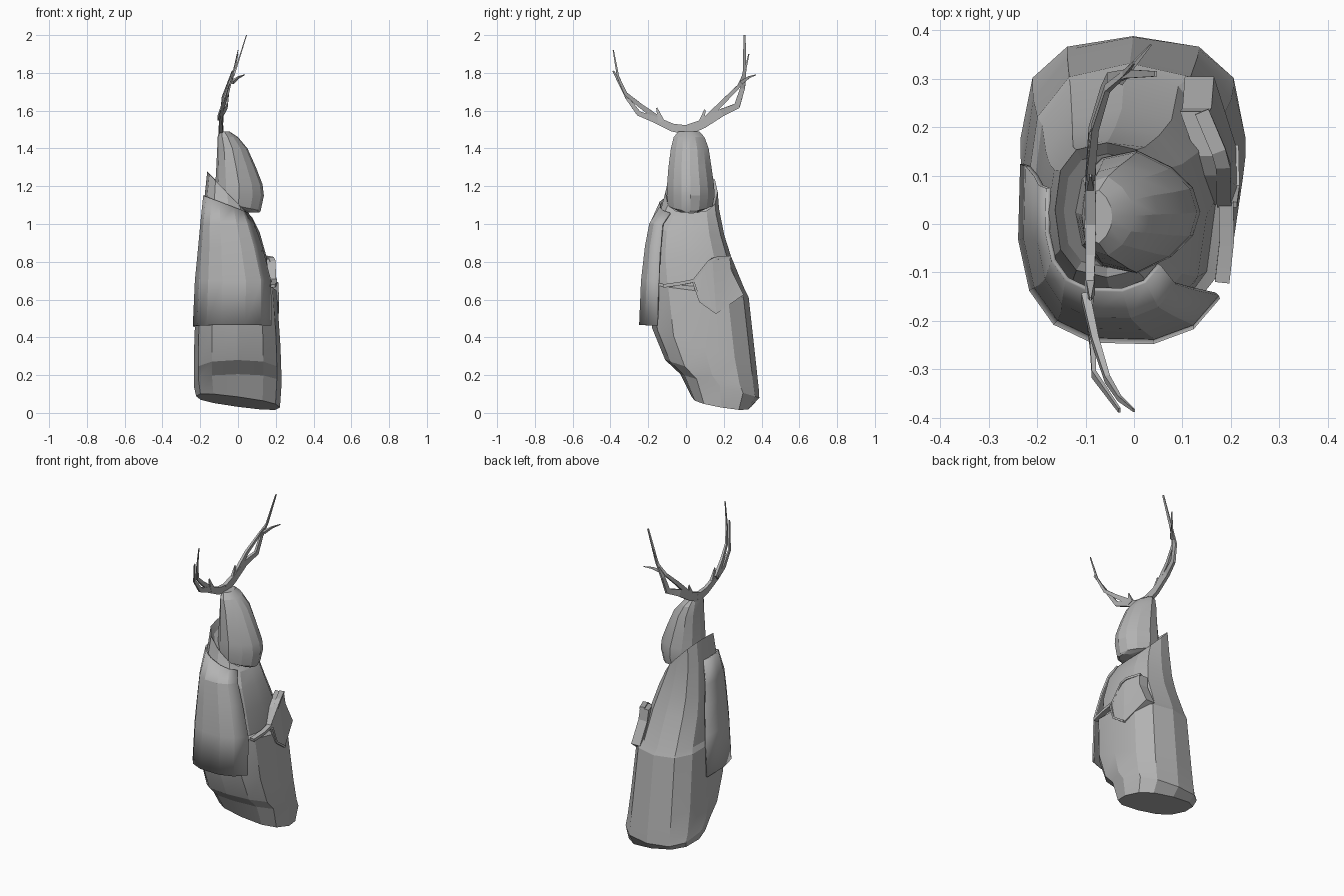
import bpy, bmesh, math
from mathutils import Vector

cube = bpy.data.objects.get("Cube")
if cube:
    bpy.data.objects.remove(cube, do_unlink=True)

grey = bpy.data.materials.new("plain_grey")
grey.use_nodes = True
grey.diffuse_color = (0.45, 0.45, 0.45, 1)
grey.node_tree.nodes["Principled BSDF"].inputs["Base Color"].default_value = (0.45, 0.45, 0.45, 1)


def finish(name, bm, angle=18, thickness=0):
    bmesh.ops.recalc_face_normals(bm, faces=bm.faces)
    mesh = bpy.data.meshes.new(name)
    bm.to_mesh(mesh)
    bm.free()
    mesh.materials.append(grey)
    obj = bpy.data.objects.new(name, mesh)
    bpy.context.collection.objects.link(obj)
    if thickness:
        mod = obj.modifiers.new("thickness", 'SOLIDIFY')
        mod.thickness = thickness
        mod.offset = 0
    bpy.ops.object.select_all(action='DESELECT')
    obj.select_set(True)
    bpy.context.view_layer.objects.active = obj
    bpy.ops.object.shade_smooth_by_angle(angle=math.radians(angle))


def skin(bm, rows, closed):
    for a, b in zip(rows, rows[1:]):
        n = len(a)
        for i in range(n if closed else n - 1):
            j = (i + 1) % n
            bm.faces.new((a[i], a[j], b[j], b[i]))


def bend(v, power):
    return math.copysign(abs(v) ** (2 / power), v)


def loft(name, rings, start=0, end=360, steps=12, power=2.6, taper=0, thickness=0):
    """Rings are (x0, x1, y0, y1, z at y0, z at y1, rise along x); a partial arc makes an open shell."""
    bm = bmesh.new()
    closed = end - start == 360
    rows = []
    for x0, x1, y0, y1, z0, z1, rise in rings:
        row = []
        for i in range(steps if closed else steps + 1):
            a = math.radians(start + (end - start) * i / steps)
            c, s = bend(math.cos(a), power), bend(math.sin(a), power)
            row.append(bm.verts.new(((x0 + x1) / 2 + c * (x1 - x0) / 2,
                                     (y0 + y1) / 2 + s * (1 - taper * max(c, 0)) * (y1 - y0) / 2,
                                     z0 + (z1 - z0) * (s + 1) / 2 + rise * c)))
        rows.append(row)
    skin(bm, rows, closed)
    if closed:
        bm.faces.new(rows[0])
        bm.faces.new(rows[-1])
    finish(name, bm, thickness=thickness)


def limb(name, points, wide, thin, tip=0.2):
    """Four-sided tapering bar; wide is in the y-z plane, thin is across it."""
    bm = bmesh.new()
    pts = [Vector(p) for p in points]
    rows = []
    for i, p in enumerate(pts):
        d = (pts[min(i + 1, len(pts) - 1)] - pts[max(i - 1, 0)]).normalized()
        side = Vector((1, 0, 0))
        side = (side - d * side.dot(d)).normalized()
        up = d.cross(side)
        k = 1 + (tip - 1) * i / (len(pts) - 1)
        rows.append([bm.verts.new(p + k * (side * u * thin + up * v * wide) / 2)
                     for u, v in ((1, 1), (-1, 1), (-1, -1), (1, -1))])
    skin(bm, rows, True)
    bm.faces.new(rows[0])
    bm.faces.new(rows[-1])
    finish(name, bm, 10)


def panel(name, points, depth):
    """Outline on the chest, pushed back along x."""
    bm = bmesh.new()
    rows = [[bm.verts.new((x - d, y, z)) for x, y, z in points] for d in (0, depth)]
    skin(bm, rows, True)
    for row in rows:
        bmesh.ops.triangulate(bm, faces=[bm.faces.new(row)])
    finish(name, bm, 10)


# Long robe leaning towards +y at the hem, ending in a collar tilted down to the chin
loft("robe", [
    (-.222, .222, .03, .345, .085, .032, -.03),
    (-.234, .23, -.03, .388, .205, .08, 0),
    (-.234, .23, -.11, .386, .28, .12, 0),
    (-.232, .225, -.18, .372, .45, .25, 0),
    (-.222, .205, -.205, .332, .68, .61, 0),
    (-.21, .17, -.205, .312, .69, .65, 0),
    (-.20, .15, -.20, .238, .83, .83, 0),
    (-.19, .115, -.182, .203, .97, .94, 0),
    (-.178, .075, -.13, .175, 1.09, 1.08, -.05),
    (-.163, .05, -.11, .168, 1.165, 1.17, -.11),
    (-.145, .035, -.09, .145, 1.13, 1.13, -.10)])

# Short cloak over one side
loft("cloak", [
    (-.236, .205, -.246, .30, .465, .45, 0),
    (-.225, .202, -.236, .29, .70, .70, 0),
    (-.207, .15, -.215, .25, .88, .88, 0),
    (-.196, .105, -.192, .21, 1.0, 1.0, 0),
    (-.18, .07, -.138, .175, 1.1, 1.1, -.05)],
    start=165, end=325, steps=7, thickness=.01)

# Hooded head, narrower towards the face
loft("head", [
    (.04, .112, -.025, .06, 1.06, 1.06, 0),
    (-.12, .12, -.095, .14, 1.095, 1.095, -.025),
    (-.125, .137, -.102, .152, 1.15, 1.15, 0),
    (-.12, .13, -.10, .148, 1.21, 1.21, 0),
    (-.115, .095, -.093, .135, 1.3, 1.3, 0),
    (-.11, .05, -.08, .12, 1.4, 1.4, 0),
    (-.108, 0, -.065, .098, 1.46, 1.46, 0),
    (-.10, -.045, -.04, .07, 1.49, 1.49, 0)],
    power=2.3, taper=.32)

# Folded sleeve and the rim of the robe across the chest
panel("sleeve", [(.20, .04, .70), (.197, .10, .785), (.188, .14, .815), (.155, .232, .825),
                 (.16, .24, .755), (.165, .305, .625), (.211, .16, .525), (.213, .07, .59)], .06)
limb("robe_rim", [(.182, -.12, .672), (.192, -.03, .685), (.19, .045, .70)], .018, .03, 1)
limb("sleeve_rim", [(.186, .04, .70), (.184, .12, .80), (.175, .15, .818), (.14, .232, .825)],
     .014, .03, 1)
limb("cuff", [(.205, .04, .69), (.21, .075, .59), (.208, .16, .53)], .012, .016, 1)

# Antlers: two beams, each with forks and a small spur
limb("left_beam", [(-.09, 0, 1.495), (-.09, .09, 1.53), (-.085, .19, 1.59), (-.062, .27, 1.625),
                   (-.05, .30, 1.72), (-.015, .31, 1.81), (.045, .31, 2)], .055, .024)
limb("left_upper_fork", [(-.09, .10, 1.55), (-.08, .20, 1.65), (-.055, .28, 1.73),
                         (-.02, .31, 1.8), (0, .333, 1.9)], .03, .018)
limb("left_side_fork", [(-.03, .295, 1.75), (0, .33, 1.775), (.035, .37, 1.79)], .02, .014)
limb("left_spur", [(-.09, .08, 1.53), (-.09, .10, 1.605)], .035, .018)
limb("right_beam", [(-.09, .03, 1.495), (-.09, -.07, 1.51), (-.093, -.17, 1.555),
                    (-.085, -.25, 1.585), (-.083, -.31, 1.665), (-.03, -.385, 1.81)], .05, .024)
limb("right_upper_fork", [(-.1, -.15, 1.56), (-.08, -.24, 1.625), (-.055, -.32, 1.69),
                          (-.03, -.36, 1.78), (0, -.385, 1.92)], .03, .018)
limb("right_spur", [(-.09, -.13, 1.54), (-.09, -.155, 1.615)], .035, .018)
